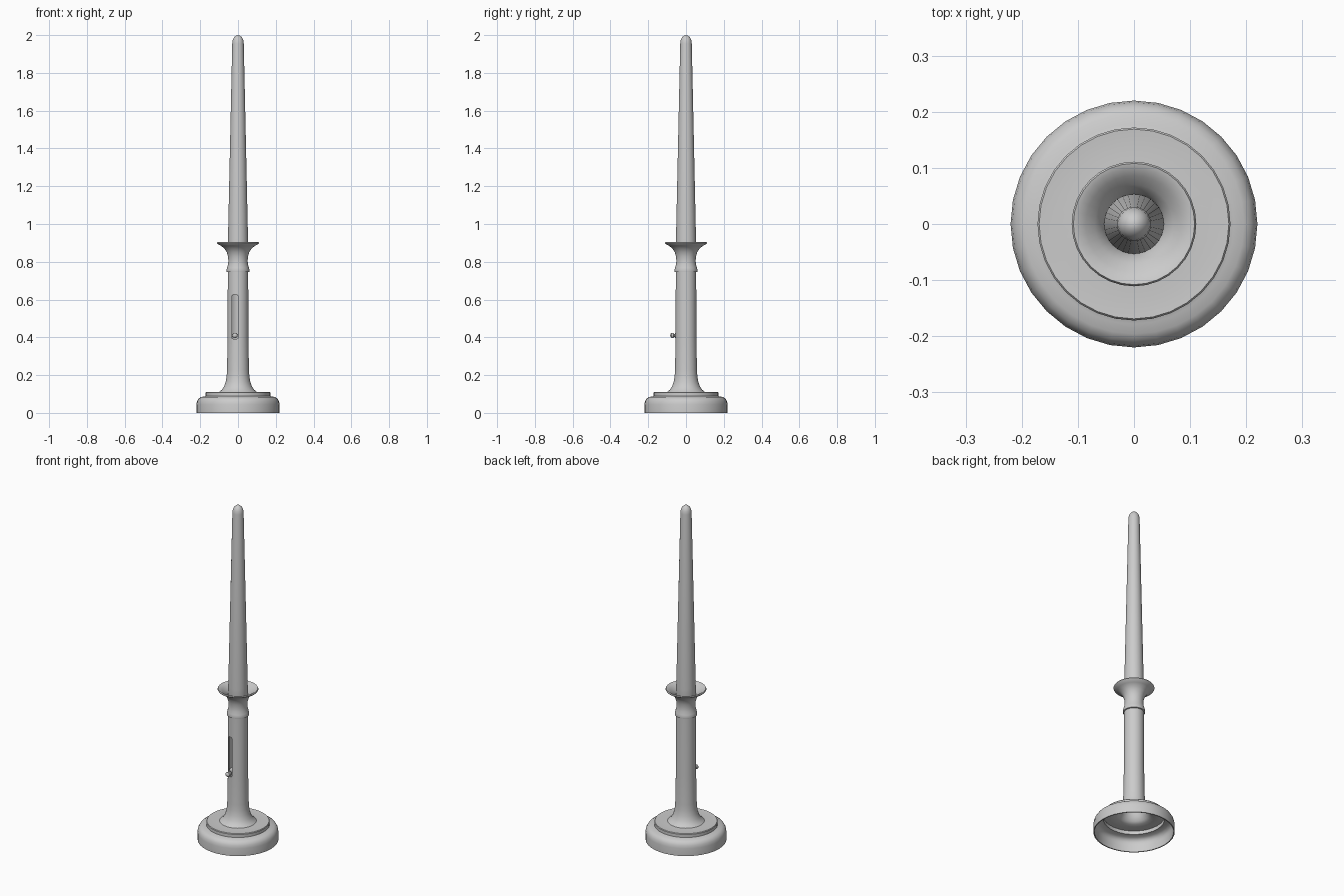
import bpy, bmesh, math

if "Cube" in bpy.data.objects:
    bpy.data.objects.remove(bpy.data.objects["Cube"])

SEG = 32


def finish(bm, name, angle=35):
    bmesh.ops.recalc_face_normals(bm, faces=bm.faces)
    me = bpy.data.meshes.new(name)
    bm.to_mesh(me)
    bm.free()
    ob = bpy.data.objects.new(name, me)
    bpy.context.collection.objects.link(ob)
    smooth(ob, angle)
    return ob


def smooth(ob, angle=35):
    bpy.ops.object.select_all(action='DESELECT')
    ob.select_set(True)
    bpy.context.view_layer.objects.active = ob
    bpy.ops.object.shade_smooth_by_angle(angle=math.radians(angle))


def lathe(name, profile, closed=False, seg=SEG):
    """Revolve (radius, height) points about z; closed joins last to first."""
    bm = bmesh.new()
    rings = []
    for r, z in profile:
        if r < 1e-6:
            rings.append([bm.verts.new((0, 0, z))] * seg)
        else:
            rings.append([bm.verts.new((r * math.cos(2 * math.pi * i / seg),
                                        r * math.sin(2 * math.pi * i / seg), z))
                          for i in range(seg)])
    pairs = list(zip(rings, rings[1:]))
    if closed:
        pairs.append((rings[-1], rings[0]))
    for a, b in pairs:
        for i in range(seg):
            j = (i + 1) % seg
            bm.faces.new(list(dict.fromkeys((a[i], a[j], b[j], b[i]))))
    return finish(bm, name)


# Holder: hollow stepped foot, tubular stem, collar and flared drip pan
outer = [(0.22, 0), (0.22, 0.045), (0.217, 0.062), (0.209, 0.076), (0.196, 0.084),
         (0.178, 0.087), (0.172, 0.089), (0.172, 0.107), (0.169, 0.111), (0.14, 0.109),
         (0.10, 0.111), (0.086, 0.122), (0.074, 0.140), (0.065, 0.165), (0.060, 0.195),
         (0.058, 0.23), (0.055, 0.40), (0.054, 0.745), (0.060, 0.747), (0.061, 0.756),
         (0.058, 0.768), (0.053, 0.785), (0.051, 0.805), (0.053, 0.828), (0.059, 0.850),
         (0.072, 0.870), (0.090, 0.885), (0.108, 0.894), (0.111, 0.899), (0.108, 0.904)]
inner = [(0.100, 0.902), (0.086, 0.892), (0.070, 0.878), (0.058, 0.862), (0.049, 0.835),
         (0.047, 0.80), (0.048, 0.74), (0.049, 0.40), (0.052, 0.23), (0.055, 0.19),
         (0.060, 0.160), (0.070, 0.134), (0.083, 0.115), (0.098, 0.104), (0.14, 0.102),
         (0.166, 0.102), (0.166, 0.081), (0.193, 0.078), (0.206, 0.070), (0.212, 0.058),
         (0.214, 0.045), (0.214, 0)]
holder = lathe("candle_holder", outer + inner, closed=True)

# Slider slot cut through the front of the stem
bm = bmesh.new()
bmesh.ops.create_cube(bm, size=1)
for v in bm.verts:
    v.co = (-0.016 + v.co.x * 0.030, -0.055 + v.co.y * 0.05, 0.508 + v.co.z * 0.236)
bmesh.ops.bevel(bm, geom=[e for e in bm.edges
                          if abs(e.verts[0].co.y - e.verts[1].co.y) > 0.01],
                offset=0.005, segments=2, affect='EDGES')
cutter = finish(bm, "slot_cutter")
cutter.hide_render = True
mod = holder.modifiers.new("slot", 'BOOLEAN')
mod.object = cutter
mod.operation = 'DIFFERENCE'
mod.solver = 'EXACT'
smooth(holder)
bpy.ops.object.modifier_apply(modifier="slot")
bpy.data.objects.remove(cutter)
smooth(holder)

# Tapered candle with domed tip
lathe("candle", [(0, 0.78), (0.046, 0.78), (0.048, 0.83), (0.054, 0.862), (0.053, 0.92),
                 (0.0305, 1.955), (0.028, 1.974), (0.021, 1.988), (0.011, 1.997), (0, 2.0)])

# Candle lifting plate inside the stem
lathe("lifter_plate", [(0, 0.405), (0.046, 0.405), (0.046, 0.415), (0, 0.415)])

# Slider knob: shank through the slot, collar and ball end
knob = lathe("slider_knob", [(0, 0.02), (0.007, 0.02), (0.007, 0.052), (0.013, 0.054),
                             (0.013, 0.058), (0.007, 0.060), (0.007, 0.063), (0.012, 0.066),
                             (0.014, 0.071), (0.013, 0.077), (0.008, 0.082), (0, 0.084)],
             seg=16)
knob.rotation_euler.x = math.pi / 2
knob.location = (-0.016, 0, 0.41)
